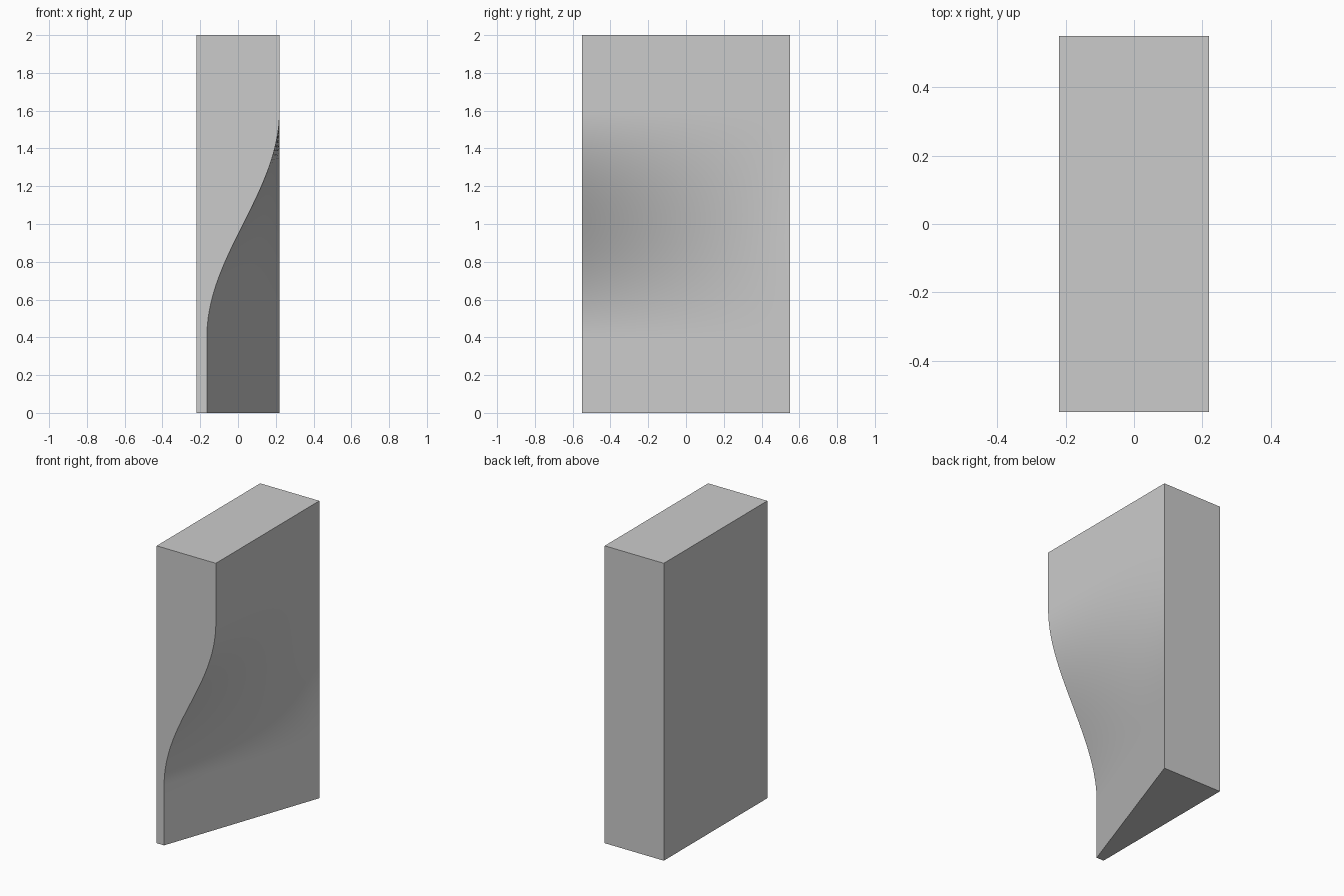
import bpy, bmesh, math

if "Cube" in bpy.data.objects:
    bpy.data.objects.remove(bpy.data.objects["Cube"])

W, D, H = 0.22, 0.55, 2.0        # half width, half depth, height
X_LOW, Z0, Z1 = -0.165, 0.4, 1.6  # carved edge and its blend range
NY = 24


def front_edge(z):
    t = min(max((z - Z0) / (Z1 - Z0), 0), 1)
    return X_LOW + (W - X_LOW) * (1 - math.cos(math.pi * t)) / 2


zs = [0, 0.2] + [Z0 + (Z1 - Z0) * i / 48 for i in range(49)] + [1.8, H]
bm = bmesh.new()

# Ruled side: S-curve at the front fading to a straight vertical edge at the back
grid = []
for z in zs:
    x = front_edge(z)
    grid.append([bm.verts.new((x + (W - x) * j / NY, -D + 2 * D * j / NY, z))
                 for j in range(NY + 1)])
for a, b in zip(grid, grid[1:]):
    for j in range(NY):
        bm.faces.new((a[j], a[j + 1], b[j + 1], b[j]))

# Flat left side and the four closing faces
fb, bb, bt, ft = [bm.verts.new((-W, y, z))
                  for y, z in ((-D, 0), (D, 0), (D, H), (-D, H))]
bm.faces.new((fb, ft, bt, bb))
bm.faces.new([fb] + [r[0] for r in grid] + [ft])
bm.faces.new([bb] + [r[-1] for r in grid] + [bt])
bm.faces.new([fb] + grid[0] + [bb])
bm.faces.new([ft] + grid[-1] + [bt])
bmesh.ops.recalc_face_normals(bm, faces=bm.faces)

mesh = bpy.data.meshes.new("carved_block")
bm.to_mesh(mesh)
bm.free()
block = bpy.data.objects.new("carved_block", mesh)
bpy.context.collection.objects.link(block)
bpy.context.view_layer.objects.active = block
block.select_set(True)
bpy.ops.object.shade_smooth_by_angle(angle=math.radians(15))
